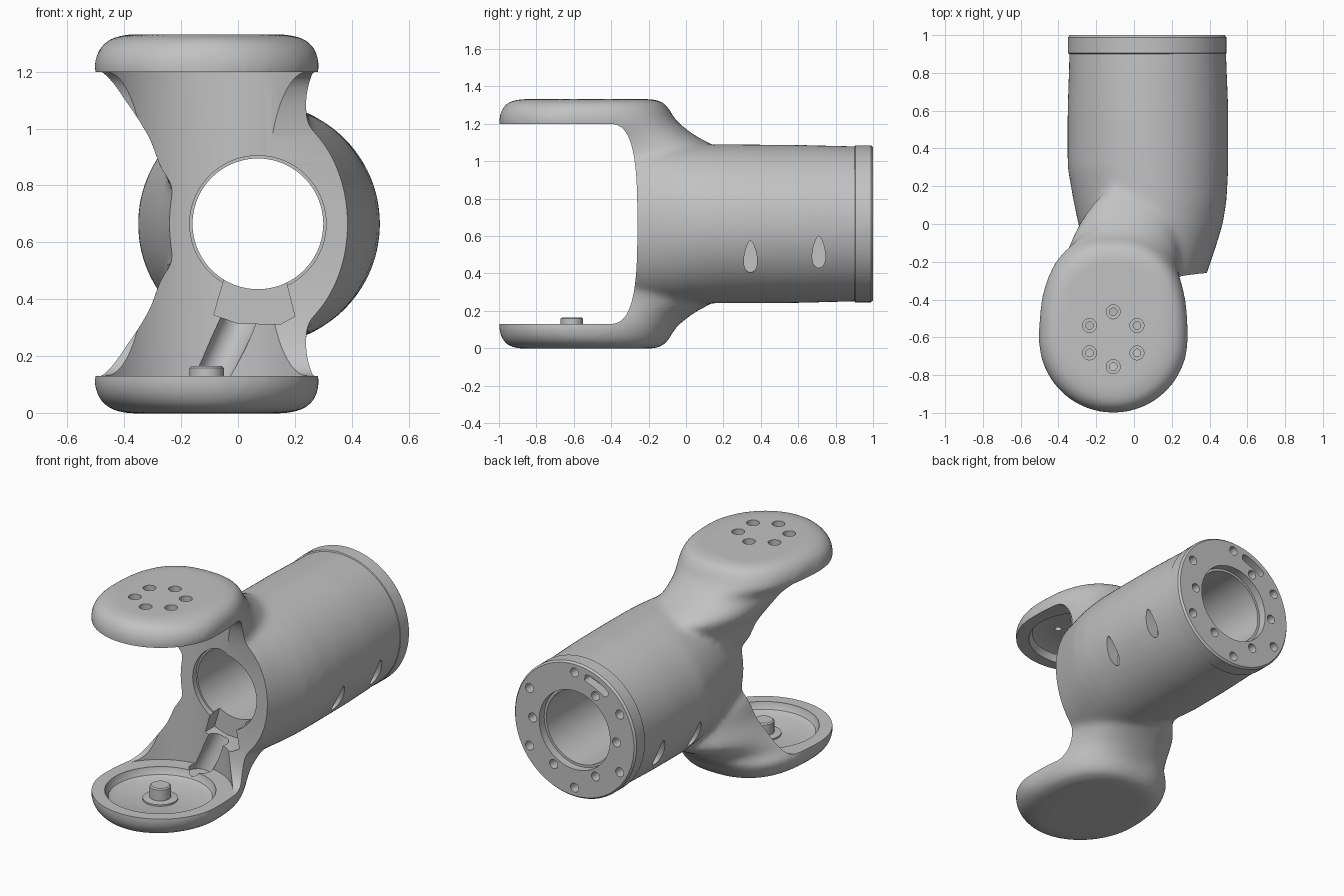
import bpy
import math
from mathutils import Vector

if "Cube" in bpy.data.objects:
    bpy.data.objects.remove(bpy.data.objects["Cube"])

MID = 0.665                       # mirror height of the fork
AXIS = Vector((0.07, 0, MID))     # barrel axis runs along y
HUB = (-0.11, -0.61)              # centre of the two round caps

grey = bpy.data.materials.new("plain grey")
grey.use_nodes = True
grey.diffuse_color = (0.54, 0.54, 0.54, 1)
grey.node_tree.nodes["Principled BSDF"].inputs["Base Color"].default_value = (0.54, 0.54, 0.54, 1)


def loft(name, rings):
    """Skin a list of equal closed rings and cap both ends, facing outwards."""
    n = len(rings[0])
    verts = [p for ring in rings for p in ring]
    faces = [tuple(range(n))[::-1], tuple(range(len(verts) - n, len(verts)))]
    for r in range(len(rings) - 1):
        for i in range(n):
            j = (i + 1) % n
            faces.append((r * n + i, r * n + j, r * n + n + j, r * n + n + i))
    mesh = bpy.data.meshes.new(name)
    mesh.from_pydata(verts, [], faces)
    obj = bpy.data.objects.new(name, mesh)
    bpy.context.collection.objects.link(obj)
    bpy.context.view_layer.objects.active = obj
    bpy.ops.object.select_all(action='DESELECT')
    obj.select_set(True)
    bpy.ops.object.mode_set(mode='EDIT')
    bpy.ops.mesh.select_all(action='SELECT')
    bpy.ops.mesh.normals_make_consistent(inside=False)
    bpy.ops.object.mode_set(mode='OBJECT')
    mesh.materials.append(grey)
    return obj


def power(v, e):
    return math.copysign(abs(v) ** e, v)


def oval(n, e=2.0):
    """Unit superellipse points."""
    for i in range(n):
        a = 2 * math.pi * i / n
        yield power(math.cos(a), 2 / e), power(math.sin(a), 2 / e)


def plan(left, right, front, back, d):
    """Plan outline: round front, squarer back, slimmer back left on the necks."""
    c = front + 0.39
    ring = []
    for i in range(72):
        a = 2 * math.pi * (i + 0.5) / 72
        u, v = math.cos(a), math.sin(a)
        e = 2.0 if v < 0 else 1.8 if u < 0 and abs(d) < 0.52 else 2.5
        u, v = power(u, 2 / e), power(v, 2 / e)
        ring.append(((left + right) / 2 + (right - left) / 2 * u,
                     c + v * (back - c if v > 0 else 0.39), MID + d))
    return ring


def turned(name, centre, profile, axis='z', n=32):
    """Stack of circles given as (position, radius) along z or y."""
    cx, c = centre
    if axis == 'z':
        rings = [[(cx + r * u, c + r * v, p) for u, v in oval(n)] for p, r in profile]
    else:
        rings = [[(cx + r * u, p, c + r * v) for u, v in oval(n)] for p, r in profile]
    return loft(name, rings)


def bake(obj):
    graph = bpy.context.evaluated_depsgraph_get()
    mesh = bpy.data.meshes.new_from_object(obj.evaluated_get(graph))
    obj.modifiers.clear()
    obj.data = mesh


def combine(obj, others, operation):
    for other in others:
        mod = obj.modifiers.new(operation, 'BOOLEAN')
        mod.operation = operation
        mod.solver = 'MANIFOLD'
        mod.object = other
        other.hide_render = True
    bake(obj)
    for other in others:
        bpy.data.objects.remove(other)


# Barrel: y, left x, right x, half height
barrel_rows = [(-0.38, -0.2, 0.34, 0.40), (-0.25, -0.235, 0.39, 0.42), (-0.1, -0.27, 0.44, 0.425),
               (0, -0.295, 0.47, 0.425), (0.12, -0.32, 0.49, 0.425), (0.3, -0.352, 0.5, 0.425),
               (0.6, -0.352, 0.5, 0.423), (0.97, -0.34, 0.485, 0.413)]
barrel = loft("barrel", [[((l + r) / 2 + (r - l) / 2 * u, y, MID + h * v) for u, v in oval(72)]
                         for y, l, r, h in barrel_rows])

# Fork with rounded caps: distance from mid height, left, right, front, back
half = [(0, -0.2, 0.24, -0.6, 0.15), (0.12, -0.22, 0.245, -0.6, 0.15), (0.2, -0.275, 0.25, -0.6, 0.18),
        (0.3, -0.31, 0.245, -0.63, 0.2), (0.39, -0.365, 0.24, -0.68, 0.2), (0.43, -0.4, 0.24, -0.76, 0.13),
        (0.46, -0.43, 0.245, -0.82, 0.07), (0.5, -0.495, 0.275, -1, 0.01), (0.545, -0.505, 0.287, -1, -0.045),
        (0.57, -0.505, 0.287, -1, -0.065), (0.615, -0.49, 0.272, -0.985, -0.09),
        (0.645, -0.46, 0.245, -0.96, -0.115), (0.66, -0.43, 0.21, -0.93, -0.14),
        (0.667, -0.38, 0.16, -0.88, -0.19)]
rows = [(-d, *rest) for d, *rest in half[:0:-1]] + half
fork = loft("fork_body", [plan(l, r, f, b, d) for d, l, r, f, b in rows])

# Blend fork and barrel into one soft body
combine(fork, [barrel], 'UNION')
remesh = fork.modifiers.new("remesh", 'REMESH')
remesh.mode = 'VOXEL'
remesh.voxel_size = 0.018
soften = fork.modifiers.new("soften", 'SMOOTH')
soften.factor = 0.5
soften.iterations = 16
bake(fork)

# Rear collar
collar = turned("collar", (AXIS.x, MID), [(0.9, 0.413), (0.905, 0.42), (0.988, 0.42), (1.0, 0.41)], 'y', 96)
combine(fork, [collar], 'UNION')

cutters = []

# Open jaw between the caps, with a curved throat
jaw = [(-0.42 + 0.16 * power(math.cos(a), 2 / 3), MID + 0.535 * power(math.sin(a), 2 / 3))
       for a in [math.pi * (i / 40 - 0.5) for i in range(41)]]
jaw += [(-1.3, MID + 0.535), (-1.3, MID - 0.535)]
cutters.append(loft("jaw_cutter", [[(x, y, z) for y, z in jaw] for x in (-0.9, 0.9)]))

# Round clearance scooped out of the arms about the cap axis
cutters.append(turned("clearance_cutter", HUB, [(MID - 0.5345, 0.41), (MID + 0.5345, 0.41)], n=96))

# Through bore with a lip at each end
cutters.append(turned("bore_cutter", (AXIS.x, MID),
                      [(-0.6, 0.24), (-0.17, 0.24), (-0.17, 0.23), (0.95, 0.23),
                       (0.95, 0.245), (1.1, 0.245)], 'y', 72))

# Cable pocket under the bore and sloping channel to the lower cap
cutters.append(loft("pocket_cutter", [[(-0.04, y, 0.5), (-0.085, y, 0.345), (0, y, 0.315), (0.15, y, 0.312),
                                       (0.2, y, 0.34), (0.16, y, 0.5)] for y in (-0.45, -0.11)]))
cutters.append(loft("channel_cutter", [[(x + 0.07 * u, y + 0.07 * v, z) for u, v in oval(24)]
                                       for x, y, z in ((0.04, -0.2, 0.40), (-0.11, -0.24, 0.09))]))

# Shallow dish inside each cap
for s in (-1, 1):
    cutters.append(turned("dish_cutter", HUB, [(MID + s * 0.5, 0.315), (MID + s * 0.54, 0.315),
                                               (MID + s * 0.575, 0.295), (MID + s * 0.59, 0.26)], n=64))

# Six counterbored screw holes in the upper cap
for k in range(6):
    a = math.radians(90 + 60 * k)
    spot = (HUB[0] + 0.145 * math.cos(a), HUB[1] + 0.145 * math.sin(a))
    cutters.append(turned("screw_cutter", spot, [(1.2, 0.02), (1.285, 0.02), (1.285, 0.037), (1.4, 0.037)], n=24))

# Screw holes and curved slot in the rear face
rear = [(0.36, 90 + 60 * k) for k in range(6)] + [(0.29, 60 * k) for k in range(6) if k != 1]
for radius, deg in rear:
    a = math.radians(deg)
    spot = (AXIS.x + radius * math.cos(a), MID + radius * math.sin(a))
    cutters.append(turned("rear_hole_cutter", spot, [(0.93, 0.028), (1.1, 0.028)], 'y', 20))
slot = [(0.355 + 0.025 * v, 115.5 + 14 * u) for u, v in oval(40, 5)]
cutters.append(loft("rear_slot_cutter", [[(AXIS.x + r * math.cos(math.radians(d)), y,
                                           MID + r * math.sin(math.radians(d))) for r, d in slot]
                                         for y in (0.94, 1.1)]))

# Teardrop side recesses
for s in (-1, 1):
    for y, z in ((0.345, 0.49), (0.71, 0.515)):
        drop = [(0.034 * u * (1 - 0.35 * v), 0.085 * v) for u, v in oval(24)]
        cutters.append(loft("teardrop_cutter", [[(AXIS.x + s * x, y + u, z + v) for u, v in drop]
                                                for x in (0.315, 0.6)]))

combine(fork, cutters, 'DIFFERENCE')

# Pivot pin and bosses on the caps
pin = turned("pivot_pin", HUB, [(0.05, 0.1), (0.085, 0.1), (0.09, 0.06), (0.158, 0.06), (0.165, 0.052)], n=40)
boss = turned("upper_boss", HUB, [(1.28, 0.09), (1.215, 0.09), (1.21, 0.085), (1.21, 0.04), (1.25, 0.04)], n=40)

for obj in (fork, pin, boss):
    obj.data.materials.clear()
    obj.data.materials.append(grey)
    bpy.ops.object.select_all(action='DESELECT')
    obj.select_set(True)
    bpy.context.view_layer.objects.active = obj
    bpy.ops.object.shade_smooth_by_angle(angle=math.radians(35))
